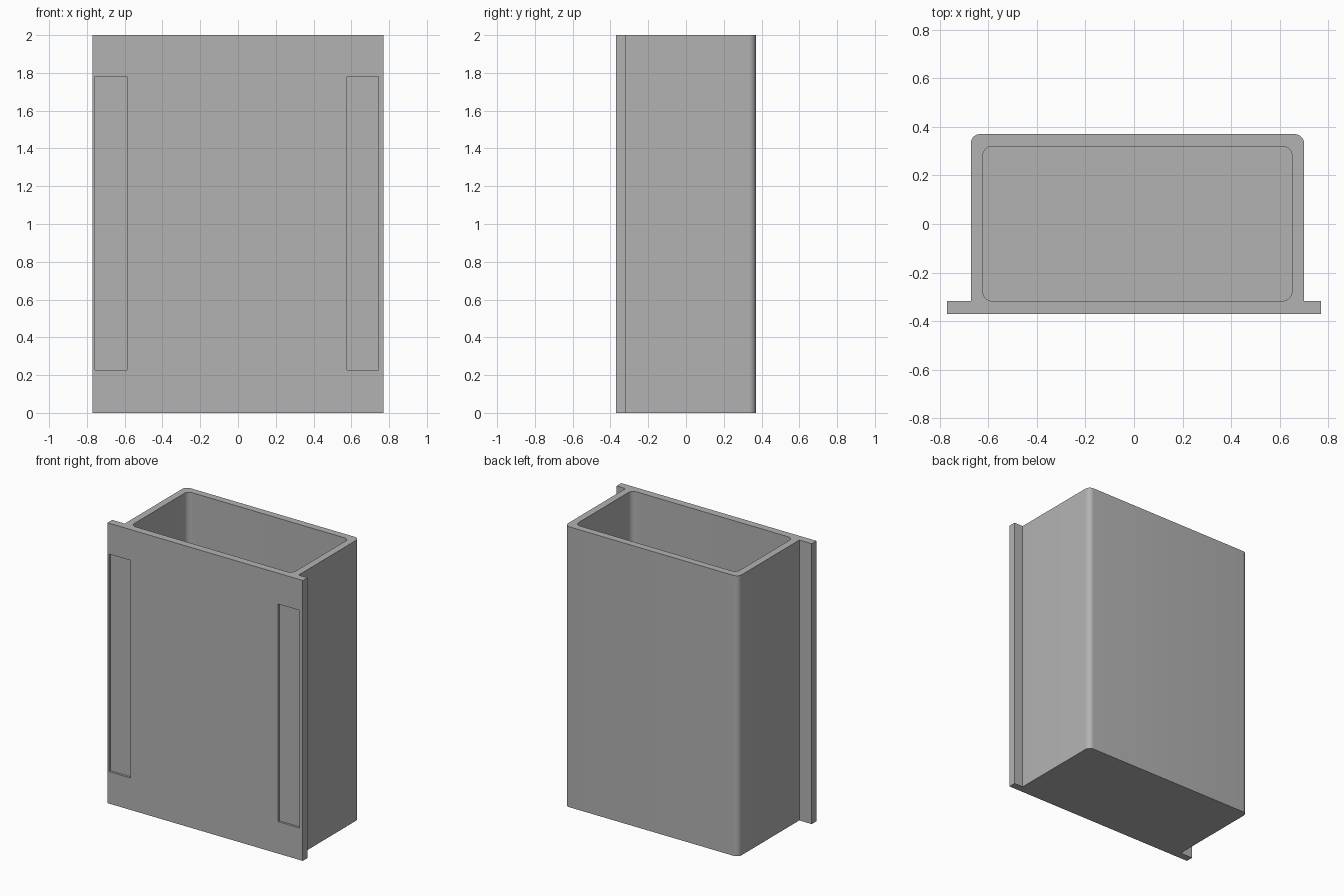
import bpy, bmesh
from math import sin, cos, pi, radians

if "Cube" in bpy.data.objects:
    bpy.data.objects.remove(bpy.data.objects["Cube"], do_unlink=True)

grey = bpy.data.materials.new("plain grey")
grey.use_nodes = True
grey.diffuse_color = (0.45, 0.45, 0.45, 1)
grey.node_tree.nodes["Principled BSDF"].inputs["Base Color"].default_value = (0.45, 0.45, 0.45, 1)

HEIGHT, FLOOR, RADIUS = 2.0, 0.05, 0.038
FRONT, BACK, FLANGE_BACK = -0.37, 0.37, -0.317


def arc(cx, cy, start, steps=8):
    """Quarter circle around a corner centre, counter-clockwise."""
    angles = [start + pi / 2 * i / steps for i in range(steps + 1)]
    return [(cx + RADIUS * cos(a), cy + RADIUS * sin(a)) for a in angles]


def prism(name, outline, z0, z1):
    """Extrude a counter-clockwise outline from z0 up to z1."""
    bm = bmesh.new()
    base = bm.faces.new([bm.verts.new((x, y, z0)) for x, y in outline])
    top = bmesh.ops.extrude_face_region(bm, geom=[base], use_keep_orig=True)["geom"]
    verts = [v for v in top if isinstance(v, bmesh.types.BMVert)]
    bmesh.ops.translate(bm, verts=verts, vec=(0, 0, z1 - z0))
    bmesh.ops.recalc_face_normals(bm, faces=bm.faces)
    mesh = bpy.data.meshes.new(name)
    bm.to_mesh(mesh)
    bm.free()
    mesh.materials.append(grey)
    obj = bpy.data.objects.new(name, mesh)
    bpy.context.collection.objects.link(obj)
    return obj


def cut(target, cutter):
    """Subtract the cutter from the target and discard it."""
    mod = target.modifiers.new("cut", "BOOLEAN")
    mod.operation, mod.solver, mod.object = "DIFFERENCE", "EXACT", cutter
    bpy.context.view_layer.objects.active = target
    bpy.ops.object.modifier_apply(modifier=mod.name)
    bpy.data.objects.remove(cutter, do_unlink=True)


# Box body with a wider front plate, in one outline
left, right = -0.672, 0.70
outline = [(-0.77, FRONT), (0.77, FRONT), (0.77, FLANGE_BACK), (right, FLANGE_BACK)]
outline += arc(right - RADIUS, BACK - RADIUS, 0)
outline += arc(left + RADIUS, BACK - RADIUS, pi / 2)
outline += [(left, FLANGE_BACK), (-0.77, FLANGE_BACK)]
body = prism("box_body", outline, 0, HEIGHT)

# Open cavity with rounded corners
x0, x1, y0, y1 = -0.622, 0.65, -0.317, 0.32
corners = [(x1, y1), (x0, y1), (x0, y0), (x1, y0)]
cavity = []
for i, (x, y) in enumerate(corners):
    cx = x - RADIUS if x > 0 else x + RADIUS
    cy = y - RADIUS if y > 0 else y + RADIUS
    cavity += arc(cx, cy, i * pi / 2)
cut(body, prism("cavity_cutter", cavity, FLOOR, HEIGHT + 0.1))

# Shallow strip recesses on the front plate
for a, b in ((-0.757, -0.588), (0.576, 0.743)):
    strip = [(a, FRONT - 0.1), (b, FRONT - 0.1), (b, FRONT + 0.015), (a, FRONT + 0.015)]
    cut(body, prism("recess_cutter", strip, 0.228, 1.78))

# Smooth the rounded corners only
bpy.ops.object.select_all(action="DESELECT")
body.select_set(True)
bpy.context.view_layer.objects.active = body
bpy.ops.object.shade_smooth_by_angle(angle=radians(30))
